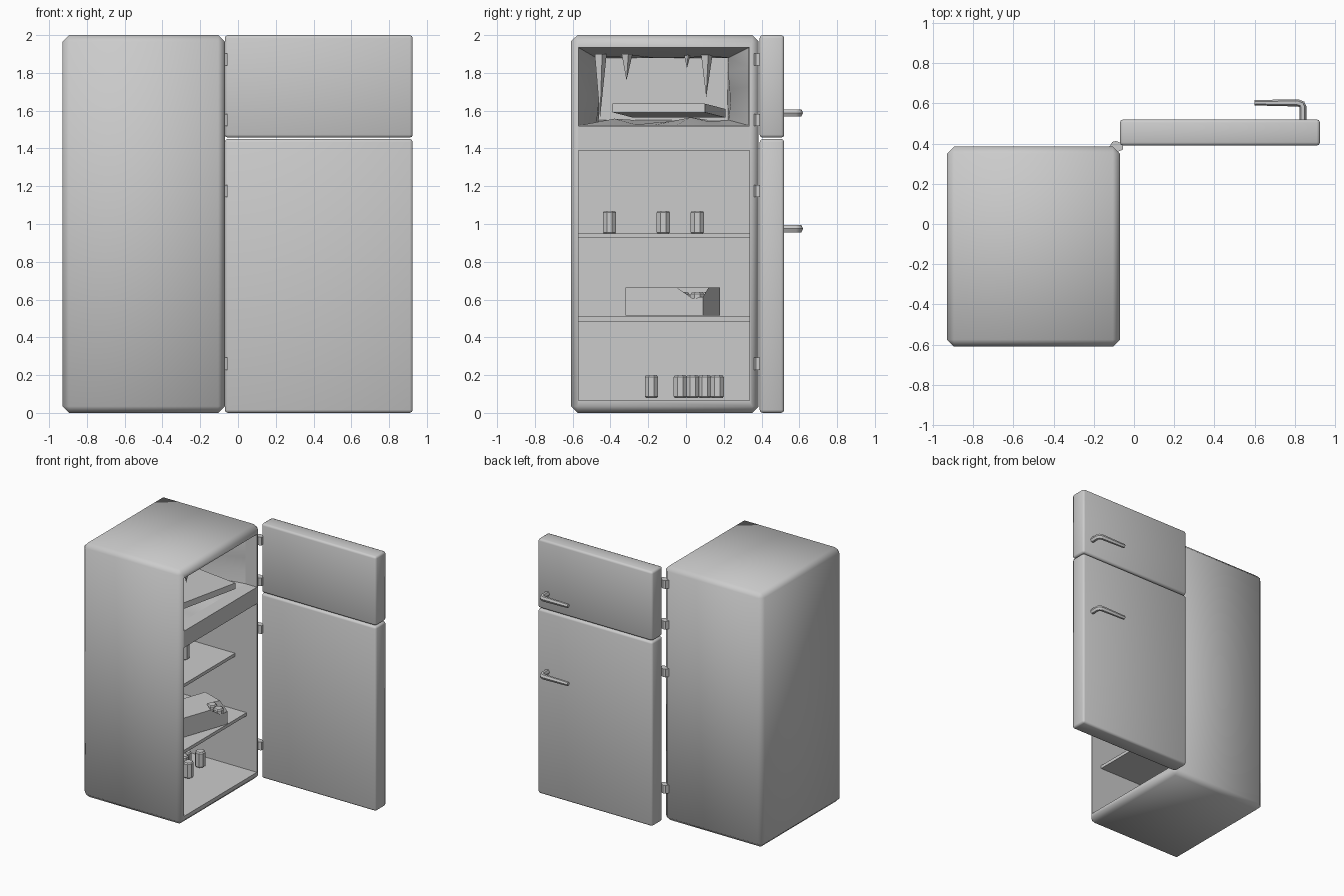
import bpy, bmesh, math, random
from mathutils import Matrix, Vector

if "Cube" in bpy.data.objects:
    bpy.data.objects.remove(bpy.data.objects["Cube"])

random.seed(4)


def make(name, bm, smooth=None):
    bmesh.ops.recalc_face_normals(bm, faces=bm.faces)
    me = bpy.data.meshes.new(name)
    bm.to_mesh(me)
    bm.free()
    ob = bpy.data.objects.new(name, me)
    bpy.context.collection.objects.link(ob)
    if smooth:
        select(ob)
        bpy.ops.object.shade_smooth_by_angle(angle=math.radians(smooth))
    return ob


def select(ob):
    bpy.ops.object.select_all(action='DESELECT')
    ob.select_set(True)
    bpy.context.view_layer.objects.active = ob


def box(name, lo, hi, bevel=0, seg=1, smooth=None):
    lo, hi = Vector(lo), Vector(hi)
    bm = bmesh.new()
    bmesh.ops.create_cube(bm, size=1, matrix=Matrix.Translation((lo + hi) / 2)
                          @ Matrix.Diagonal((*(hi - lo), 1)))
    if bevel:
        bmesh.ops.bevel(bm, geom=bm.edges[:], offset=bevel, segments=seg,
                        profile=0.5, affect='EDGES')
    return make(name, bm, smooth)


def prism(name, outline, z0, z1):
    bm = bmesh.new()
    f = bm.faces.new([bm.verts.new((x, y, z0)) for x, y in outline])
    ext = bmesh.ops.extrude_face_region(bm, geom=[f])
    bmesh.ops.translate(bm, vec=(0, 0, z1 - z0),
                        verts=[v for v in ext['geom'] if isinstance(v, bmesh.types.BMVert)])
    return make(name, bm)


def loft(bm, rings):
    rows = [[bm.verts.new(p) for p in r] for r in rings]
    n = len(rows[0])
    for a, b in zip(rows, rows[1:]):
        for i in range(n):
            bm.faces.new((a[i], a[(i + 1) % n], b[(i + 1) % n], b[i]))
    return rows


# Cabinet with two compartments opening to +x
cabinet = box("cabinet", (-.93, -.61, 0), (-.07, .385, 2), .035)
for z0, z1 in ((.065, 1.39), (1.52, 1.935)):
    cutter = box("cavity_cutter", (-.88, -.57, z0), (.1, .335, z1))
    cutter.hide_render = True
    mod = cabinet.modifiers.new("cavity", 'BOOLEAN')
    mod.object = cutter
    mod.operation = 'DIFFERENCE'
    mod.solver = 'EXACT'
    select(cabinet)
    bpy.ops.object.modifier_apply(modifier=mod.name)
    bpy.data.objects.remove(cutter)
select(cabinet)
bpy.ops.object.shade_smooth_by_angle(angle=math.radians(50))

# Open doors
box("lower_door", (-.07, .39, 0), (.925, .52, 1.45), .016, 2, 50)
box("freezer_door", (-.07, .39, 1.457), (.925, .52, 2), .016, 2, 50)

# Hinges
for z in (.26, 1.175, 1.55, 1.87):
    prism("hinge", [(-.125, .38), (-.108, .408), (-.09, .413), (-.07, .405),
                    (-.055, .39), (-.055, .37), (-.08, .36)], z - .032, z + .032)

# Door handles: bent bars
for z in (.975, 1.588):
    cu = bpy.data.curves.new("door_handle", 'CURVE')
    cu.dimensions = '3D'
    cu.bevel_depth = .018
    cu.bevel_resolution = 1
    cu.use_fill_caps = True
    sp = cu.splines.new('POLY')
    path = [(.84, .51), (.84, .58), (.834, .595), (.815, .602), (.60, .603)]
    sp.points.add(len(path) - 1)
    for p, (x, y) in zip(sp.points, path):
        p.co = (x, y, 0, 1)
    sp.points[-1].radius = .75
    ob = bpy.data.objects.new("door_handle", cu)
    bpy.context.collection.objects.link(ob)
    ob.location.z = z
    ob.scale.z = 1.2
    select(ob)
    bpy.ops.object.convert(target='MESH')
    bpy.ops.object.shade_smooth_by_angle(angle=math.radians(50))

# Shelves
box("upper_shelf", (-.88, -.57, .925), (-.26, .335, .95))
box("lower_shelf", (-.88, -.57, .485), (-.16, .335, .51))


# Drink cans
def can(x, y, z):
    bm = bmesh.new()
    rings = [[(x + r * math.cos(a), y + r * math.sin(a), z + h)
              for a in [(i + .5) * math.pi / 4 for i in range(8)]]
             for r, h in ((.032, 0), (.038, .006), (.038, .11), (.03, .12))]
    rows = loft(bm, rings)
    bm.faces.new(rows[0])
    bm.faces.new(rows[-1])
    make("can", bm)


for x, y in ((-.51, .06), (-.5, -.12), (-.4, -.405)):
    can(x, y, .95)
for x, y in ((-.444, .165), (-.52, .1), (-.41, -.03), (-.5, .035), (-.48, -.183)):
    can(x, y, .08)

# Torn carton with cans inside
place = Matrix.Translation((-.355, -.07, .515)) @ Matrix.Rotation(math.radians(-19.4), 4, 'Z')
bm = bmesh.new()
w, d, h = .135, .2175, .15
V = {k: bm.verts.new(p) for k, p in {
    'b0': (-w, -d, 0), 'b1': (w, -d, 0), 'b2': (w, d, 0), 'b3': (-w, d, 0),
    't0': (-w, -d, h), 't1': (w, -d, h), 't3': (-w, d, h),
    'p1': (w, .069, h), 'p2': (w, .16, .09), 'p3': (w, d, .1),
    'p4': (.045, d, h), 'q': (.035, .11, h)}.items()}
for f in ("b0 b3 b2 b1", "b0 b1 t1 t0", "b1 b2 p3 p2 p1 t1", "b2 b3 t3 p4 p3",
          "b3 b0 t0 t3", "t0 t1 p1 q p4 t3"):
    bm.faces.new([V[k] for k in f.split()])
bm.transform(place)
make("torn_carton", bm)
for x, y in ((.092, .17), (.092, .088), (.01, .17)):
    p = place @ Vector((x, y, .005))
    can(*p)

# Frozen flat box
frozen = box("frozen_box", (-.25, -.25, -.023), (.25, .25, .023))
frozen.matrix_world = (Matrix.Translation((-.39, -.09, 1.6))
                       @ Matrix.Rotation(math.radians(-12.6), 4, 'Z')
                       @ Matrix.Rotation(math.radians(-3.2), 4, 'Y'))


# Frost lining: narrows from the freezer opening into an uneven pocket
def ring(x, y0, y1, z0, z1, jit):
    n, m = 7, 4
    pts = [(y0 + (y1 - y0) * i / n, z0) for i in range(n)]
    pts += [(y1, z0 + (z1 - z0) * i / m) for i in range(m)]
    pts += [(y1 - (y1 - y0) * i / n, z1) for i in range(n)]
    pts += [(y0, z1 - (z1 - z0) * i / m) for i in range(m)]
    out = []
    for y, z in pts:
        drop = random.uniform(-1, 1) * jit
        out.append((x + drop * 2, y + random.uniform(-1, 1) * jit * .5,
                    z + (drop if z == z0 else drop * .3)))
    return out


bm = bmesh.new()
rows = loft(bm, [ring(-.17, -.569, .334, 1.521, 1.934, 0),
                 ring(-.45, -.47, .23, 1.545, 1.885, .02),
                 ring(-.86, -.46, .22, 1.55, 1.88, 0)])
bm.faces.new(rows[-1])
make("frost_lining", bm, 40)

# Icicles: base position, radius, tip height
for x, y, r, tip in ((-.34, -.455, .035, 1.56), (-.23, -.315, .032, 1.76),
                     (-.42, .005, .02, 1.825), (-.42, .107, .034, 1.67)):
    bm = bmesh.new()
    bmesh.ops.create_cone(bm, cap_ends=True, segments=5, radius1=0, radius2=r,
                          depth=1.9 - tip,
                          matrix=Matrix.Translation((x, y, (1.9 + tip) / 2)))
    bmesh.ops.remove_doubles(bm, verts=bm.verts, dist=1e-4)
    make("icicle", bm)
